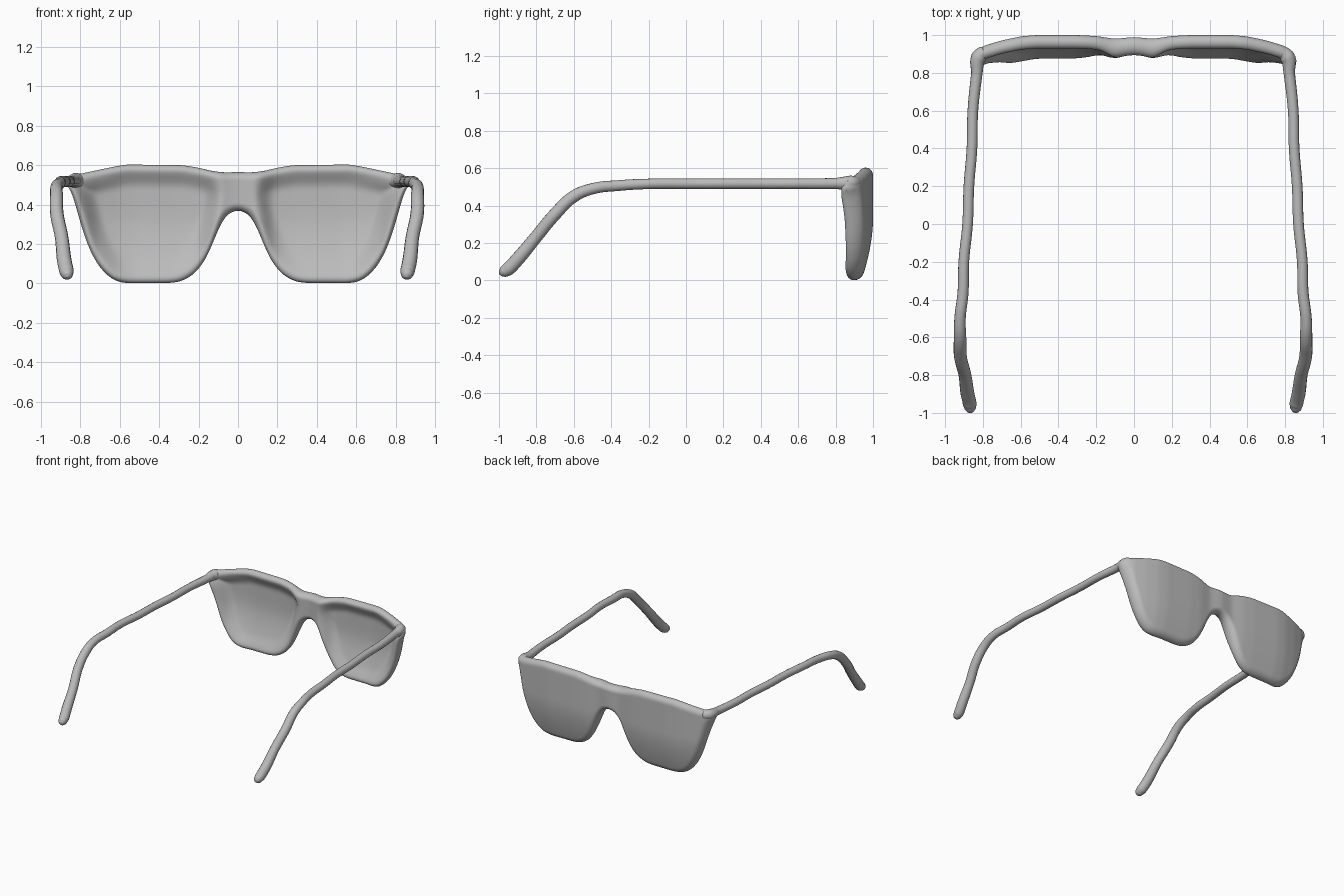
import bpy, bmesh, math
from mathutils import Vector

if "Cube" in bpy.data.objects:
    bpy.data.objects.remove(bpy.data.objects["Cube"])

grey = bpy.data.materials.new("plain grey")
grey.diffuse_color = (0.5, 0.5, 0.5, 1)
grey.use_nodes = True
grey.node_tree.nodes["Principled BSDF"].inputs["Base Color"].default_value = grey.diffuse_color

# Half outline of the front, as (x, z), and front curvature as (x, y)
TOP = [(0, .565), (.07, .563), (.13, .57), (.2, .587), (.28, .6), (.57, .603),
       (.65, .588), (.75, .567), (.82, .552), (.85, .54), (.86, .52)]
BOTTOM = [(0, .37), (.03, .365), (.07, .335), (.106, .26), (.15, .15), (.19, .085), (.23, .042),
          (.29, .01), (.35, .002), (.56, .001), (.61, .009), (.65, .03), (.69, .068), (.73, .125),
          (.765, .20), (.79, .275), (.82, .38), (.845, .47), (.86, .50)]
BOW = [(0, .99), (.1, .98), (.2, .995), (.3, 1.0), (.52, 1.0), (.6, .993), (.7, .972),
       (.8, .942), (.86, .90)]


def lerp(table, x):
    for (x0, y0), (x1, y1) in zip(table, table[1:]):
        if x <= x1:
            return y0 + (y1 - y0) * (x - x0) / (x1 - x0)
    return table[-1][1]


def smooth(t):
    t = max(0, min(1, t))
    return t * t * (3 - 2 * t)


def soft(table, x):
    # Slightly blurred lookup rounds the corners of a table
    return sum(lerp(table, min(.86, abs(x + k * .01))) for k in (-2, -1, 0, 1, 2)) / 5


COLS, ROWS = 130, 40
xs = [.86 * math.sin(math.pi / 2 * (i / COLS * 2 - 1)) * .5 + .86 * (i / COLS * 2 - 1) * .5
      for i in range(COLS + 1)]
top = [Vector((x, soft(TOP, x))) for x in xs]
bottom = [Vector((x, soft(BOTTOM, x))) for x in xs]
outline = top + bottom[::-1]


def edge_distance(p):
    best = 9
    for a, b in zip(outline, outline[1:] + outline[:1]):
        d = b - a
        t = max(0, min(1, (p - a).dot(d) / max(d.length_squared, 1e-9)))
        best = min(best, (p - a - d * t).length)
    return best


def depths(p):
    # Front and back y of the frame: rounded rim, leaning foot, lens hollow fading downward
    ax = abs(p.x)
    d = edge_distance(p)
    lean = .062 * max(0, (.33 - p.y) / .33) ** 1.8
    face = soft(BOW, p.x) - lean
    thick = .075 + .018 * math.exp(-(ax / .06) ** 2)
    thick += (.025 + .015 * smooth((.4 - p.y) / .2)) * math.exp(-((ax - .1) / .06) ** 2)
    thick += .02 * smooth((ax - .5) / .2) * smooth((.55 - p.y) / .1)
    thick += .012 * smooth((ax - .7) / .08) * smooth((.52 - p.y) / .1)
    s = min(d / .04, 1)
    rim = thick / 2 * (1 - math.sqrt(max(0, 1 - (1 - s) ** 2)))
    lens = smooth((d - .01) / .11) * smooth((ax - .07) / .12)
    lens *= .15 + .85 * smooth((p.y + .1) / .5)
    return face - rim, face - thick + rim + lens * (thick - .034)


# Frame with solid lenses
bm = bmesh.new()
front, back = [], []
for t, b in zip(top, bottom):
    fcol, bcol = [], []
    for j in range(ROWS + 1):
        u = .5 - .5 * math.cos(math.pi * j / ROWS)
        p = b.lerp(t, u)
        yf, yb = depths(p)
        fcol.append(bm.verts.new((p.x, yf, p.y)))
        bcol.append(bm.verts.new((p.x, yb, p.y)))
    front.append(fcol)
    back.append(bcol)
for g, flip in ((front, True), (back, False)):
    for i in range(COLS):
        for j in range(ROWS):
            q = [g[i][j], g[i + 1][j], g[i + 1][j + 1], g[i][j + 1]]
            bm.faces.new(q[::-1] if flip else q)
bmesh.ops.remove_doubles(bm, verts=bm.verts, dist=.0004)
bmesh.ops.recalc_face_normals(bm, faces=bm.faces)
mesh = bpy.data.meshes.new("frame_and_lenses")
bm.to_mesh(mesh)
bm.free()
frame = bpy.data.objects.new("frame_and_lenses", mesh)
bpy.context.collection.objects.link(frame)
mesh.materials.append(grey)

# Temple arm path: x, y, z, radius
ARM = [(.768, .916, .522, .012), (.785, .909, .522, .034), (.813, .882, .521, .040),
       (.825, .80, .518, .030), (.840, .60, .517, .028), (.851, .40, .517, .028),
       (.861, .20, .517, .028), (.874, .00, .517, .028), (.888, -.20, .516, .028),
       (.898, -.36, .507, .029), (.908, -.50, .490, .030), (.914, -.60, .449, .033),
       (.906, -.70, .354, .034), (.888, -.80, .234, .034), (.871, -.90, .114, .037),
       (.860, -.95, .062, .037), (.857, -.977, .045, .030), (.856, -.991, .037, .019),
       (.856, -.998, .033, .003)]


def make_arm(name, side, shift):
    cu = bpy.data.curves.new(name, 'CURVE')
    cu.dimensions = '3D'
    cu.bevel_depth = 1
    cu.bevel_resolution = 5
    cu.resolution_u = 8
    cu.use_fill_caps = True
    sp = cu.splines.new('BEZIER')
    sp.bezier_points.add(len(ARM) - 1)
    for i, (pt, (x, y, z, r)) in enumerate(zip(sp.bezier_points, ARM)):
        wobble = .003 * (-1) ** i if -.9 < y < .85 else 0
        pt.co = (side * (x + shift + wobble), y, z)
        pt.radius = r
        pt.handle_left_type = pt.handle_right_type = 'AUTO'
    cu.materials.append(grey)
    ob = bpy.data.objects.new(name, cu)
    bpy.context.collection.objects.link(ob)
    bpy.ops.object.select_all(action='DESELECT')
    ob.select_set(True)
    bpy.context.view_layer.objects.active = ob
    bpy.ops.object.convert(target='MESH')
    return bpy.context.view_layer.objects.active


arms = [make_arm("right_arm", 1, 0), make_arm("left_arm", -1, .01)]

# Smooth shading
for ob in [frame] + arms:
    bpy.ops.object.select_all(action='DESELECT')
    ob.select_set(True)
    bpy.context.view_layer.objects.active = ob
    bpy.ops.object.shade_smooth_by_angle(angle=math.radians(60))
